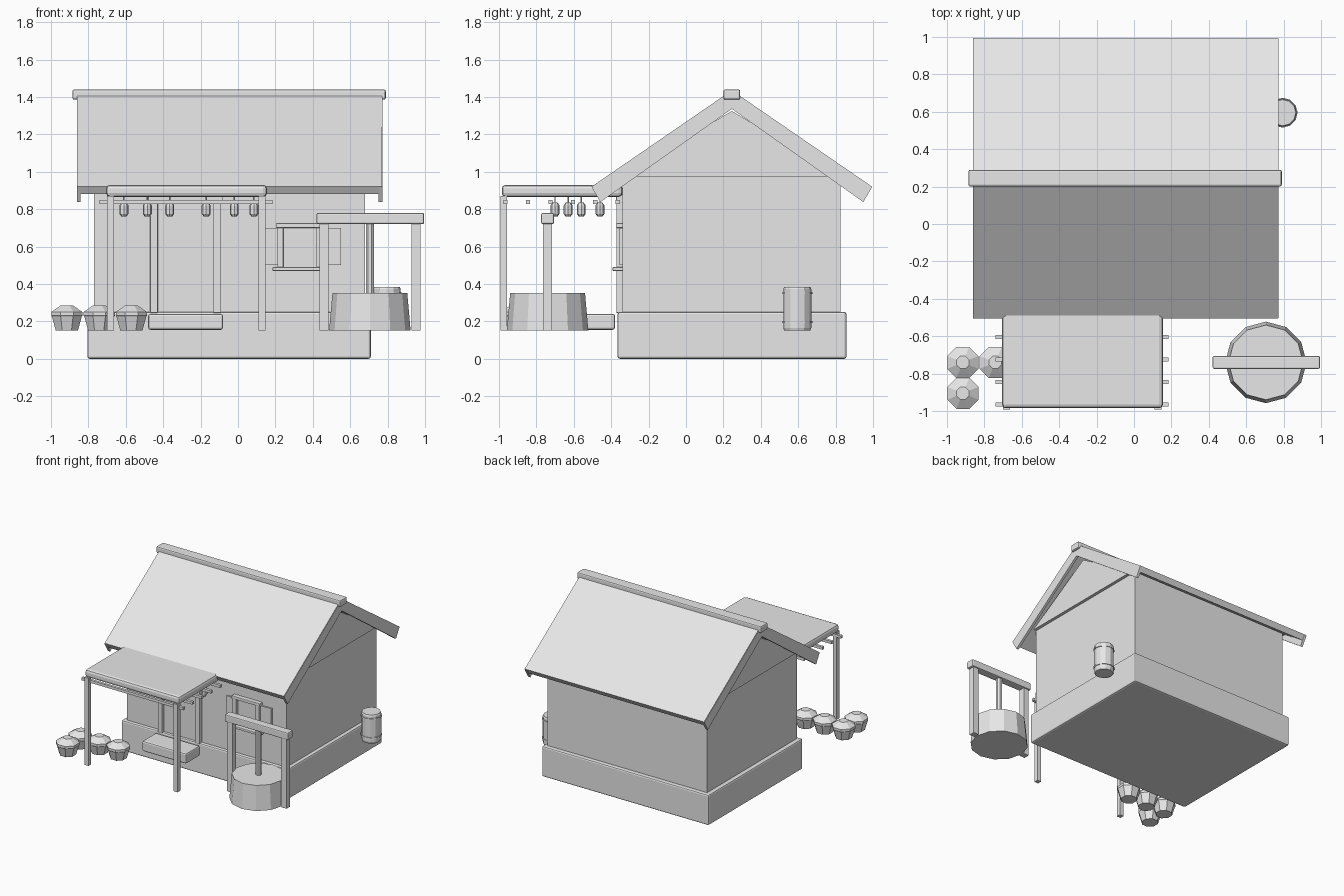
import bpy, bmesh, math

cube = bpy.data.objects.get("Cube")
if cube:
    bpy.data.objects.remove(cube, do_unlink=True)

mat = bpy.data.materials.new("plain_grey")
mat.use_nodes = True
GREY = (0.8, 0.8, 0.8, 1)
mat.diffuse_color = GREY
mat.node_tree.nodes["Principled BSDF"].inputs["Base Color"].default_value = GREY


def finish(name, bm, bevel=0):
    """Turn a bmesh into a named, flat shaded object."""
    bmesh.ops.recalc_face_normals(bm, faces=bm.faces)
    mesh = bpy.data.meshes.new(name)
    bm.to_mesh(mesh)
    bm.free()
    mesh.materials.append(mat)
    obj = bpy.data.objects.new(name, mesh)
    bpy.context.collection.objects.link(obj)
    if bevel:
        mod = obj.modifiers.new("Bevel", "BEVEL")
        mod.width = bevel
        mod.segments = 2
    return obj


def box(name, x, y, z, bevel=0):
    """Box from its x, y and z ranges."""
    bm = bmesh.new()
    bmesh.ops.create_cube(bm, size=1)
    for v in bm.verts:
        v.co = [r[0] if c < 0 else r[1] for c, r in zip(v.co, (x, y, z))]
    return finish(name, bm, bevel)


def prism(name, profile, x0, x1):
    """Extrude a (y, z) profile along x."""
    bm = bmesh.new()
    face = bm.faces.new([bm.verts.new((x0, y, z)) for y, z in profile])
    new = bmesh.ops.extrude_face_region(bm, geom=[face])["geom"]
    verts = [g for g in new if isinstance(g, bmesh.types.BMVert)]
    bmesh.ops.translate(bm, verts=verts, vec=(x1 - x0, 0, 0))
    return finish(name, bm)


def turned(name, x, y, profile, sides, turn=0):
    """Faceted solid from (radius, z) rings."""
    bm = bmesh.new()
    rings = []
    for r, z in profile:
        angles = [turn + math.tau * i / sides for i in range(sides)]
        rings.append([bm.verts.new((x + r * math.cos(a), y + r * math.sin(a), z)) for a in angles])
    for low, high in zip(rings, rings[1:]):
        for i in range(sides):
            j = (i + 1) % sides
            bm.faces.new((low[i], low[j], high[j], high[i]))
    bm.faces.new(rings[0])
    bm.faces.new(rings[-1])
    return finish(name, bm)


# House body
GROUND, MID = 0.15, 0.245
box("foundation", (-0.805, 0.71), (-0.366, 0.858), (0, 0.25), 0.012)
box("walls", (-0.77, 0.68), (-0.34, 0.825), (0.24, 0.975))
prism("gable", [(-0.34, 0.975), (0.825, 0.975), (MID, 1.325)], -0.795, 0.705)

# Roof slopes, barge boards and ridge cap
for side, s in (("front", -1), ("back", 1)):
    slab = [(MID, 1.435), (MID + s * 0.75, 0.92), (MID + s * 0.725, 0.88), (MID, 1.378)]
    prism(side + "_roof", slab, -0.86, 0.77)
    board = [(MID, 1.43), (MID + s * 0.748, 0.915), (MID + s * 0.703, 0.838), (MID, 1.336)]
    for end, x in (("right", -0.862), ("left", 0.752)):
        prism(f"{side}_{end}_barge_board", board, x, x + 0.02)
box("ridge_cap", (-0.885, 0.79), (0.2, 0.29), (1.385, 1.44), 0.01)

# Awning with rafters, posts and hanging lanterns
box("awning", (-0.705, 0.155), (-0.985, -0.34), (0.865, 0.93), 0.02)
for i in range(6):
    y = -0.965 + 0.12 * i
    box("awning_rafter", (-0.74, 0.185), (y - 0.011, y + 0.011), (0.828, 0.85))
for x in (-0.7, 0.11):
    box("awning_post", (x, x + 0.036), (-0.993, -0.957), (GROUND, 0.87))
lanterns = [(-0.61, -0.7), (-0.485, -0.56), (-0.365, -0.63),
            (-0.17, -0.46), (-0.02, -0.7), (0.085, -0.56)]
for x, y in lanterns:
    turned("lantern", x, y, [(0.013, 0.76), (0.024, 0.775), (0.024, 0.82), (0.013, 0.835)], 8)
    turned("lantern_cord", x, y, [(0.004, 0.83), (0.004, 0.87)], 6)

# Doorway and step
box("door", (-0.43, -0.13), (-0.348, -0.33), (0.245, 0.83))
for x in (-0.47, -0.132):
    box("door_jamb", (x, x + 0.042), (-0.372, -0.335), (0.245, 0.85), 0.004)
box("door_lintel", (-0.48, -0.08), (-0.374, -0.335), (0.835, 0.88), 0.004)
box("door_step", (-0.48, -0.08), (-0.56, -0.38), (0.155, 0.24), 0.012)

# Window with frame, sill and shutters
for x in (0.21, 0.42):
    box("window_jamb", (x, x + 0.032), (-0.372, -0.335), (0.48, 0.715), 0.003)
box("window_head", (0.203, 0.46), (-0.375, -0.335), (0.7, 0.725), 0.004)
box("window_sill", (0.185, 0.475), (-0.392, -0.335), (0.47, 0.49), 0.004)
box("window_pane", (0.24, 0.425), (-0.346, -0.335), (0.485, 0.705))
for x in (0.145, 0.455):
    box("shutter", (x, x + 0.095), (-0.355, -0.335), (0.5, 0.7))

# Well
WX, WY = 0.705, -0.74
turned("well", WX, WY, [(0.218, GROUND), (0.2, 0.352)], 12)
turned("well_pole", WX, WY, [(0.023, 0.34), (0.023, 0.73)], 8, math.pi / 8)
for x in (WX - 0.27, WX + 0.223):
    box("well_post", (x, x + 0.048), (WY - 0.024, WY + 0.024), (GROUND, 0.73))
box("well_beam", (0.42, 0.995), (WY - 0.034, WY + 0.034), (0.72, 0.78), 0.008)

# Barrel beside the house
turned("barrel", 0.795, 0.595, [(0.07, GROUND), (0.075, 0.165), (0.075, 0.372), (0.07, 0.385)], 12)
for z in (0.19, 0.345):
    turned("barrel_hoop", 0.795, 0.595, [(0.08, z), (0.08, z + 0.012)], 12)

# Lidded pots
for x, y in ((-0.915, -0.74), (-0.915, -0.905), (-0.742, -0.74), (-0.57, -0.74)):
    rings = [(0.064, GROUND), (0.086, 0.225), (0.09, 0.23), (0.09, 0.25), (0.036, 0.285)]
    turned("pot", x, y, rings, 8, math.pi / 8)
